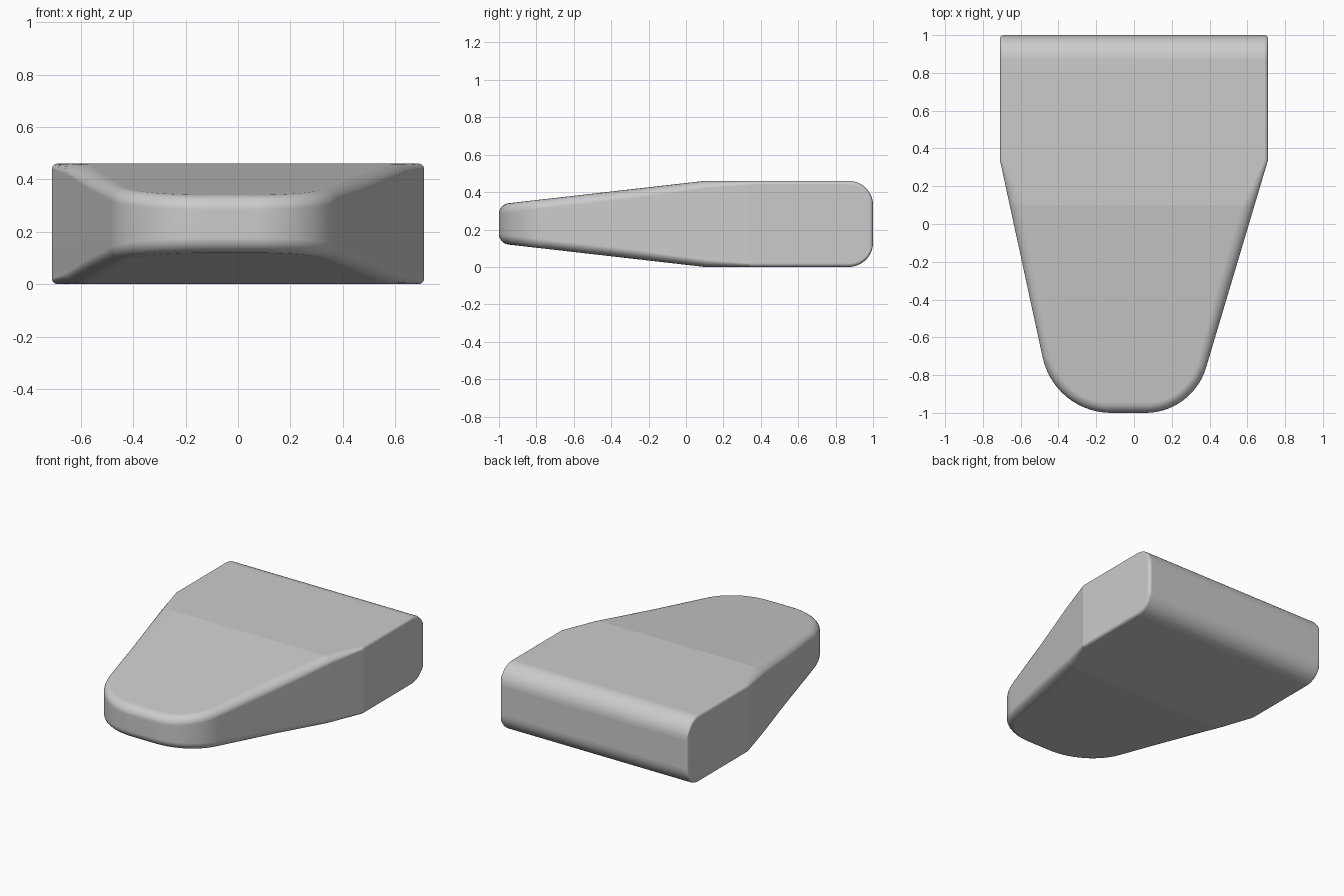
import bpy
import bmesh
from math import sin, cos, atan2, pi, sqrt

cube = bpy.data.objects.get("Cube")
if cube:
    bpy.data.objects.remove(cube, do_unlink=True)

HALF_W, MID_Z = 0.71, 0.23
SHOULDER, CREASE = 0.34, 0.1     # where the sides and the faces start to taper
EDGE, BACK_R = 0.02, 0.13        # small edge radius, big back radius
ARC, RIM = 14, 6                 # segments of the nose corner and the rim


def half_height(y):
    """Side profile: tapered nose, level body, rounded back."""
    if y < CREASE:
        return MID_Z - 0.114 * (CREASE - y)
    d = max(0.0, y - (1 - BACK_R))
    return MID_Z - BACK_R + sqrt(max(0.0, BACK_R ** 2 - d ** 2))


def side_stations(s, corner_x, tangent, crease_inset):
    """Outline of one side from back to nose: x, y, inward x, inward y, rim inset, rim drop."""
    out = []
    # Rounded back and level body
    for i in range(13):
        a = pi / 2 * (1 - i / 12)
        y = 1 - BACK_R + BACK_R * sin(a)
        d = max(0.0, y - (1 - EDGE))
        x = HALF_W - EDGE + sqrt(max(0.0, EDGE ** 2 - d ** 2))
        out.append((s * x, y, -s, 0, EDGE, EDGE))
    out.append((s * HALF_W, SHOULDER, -s, 0, EDGE, EDGE))
    # Tapered side
    slope = (HALF_W - corner_x) / (SHOULDER + 1)
    for y, inset, drop in ((CREASE, crease_inset, 0.04), (-0.3, 0.07, 0.05)):
        out.append((s * (HALF_W - slope * (SHOULDER - y)), y, -s, 0, inset, drop))
    # Round nose corner
    a0 = -atan2(slope, 1)
    r = tangent / ((1 + sin(a0)) / cos(a0))
    r = tangent * cos(a0) / (1 + sin(a0)) if r <= 0 else r
    r = tangent / ((1 - sin(-a0)) / cos(a0))
    for i in range(ARC + 1):
        a = a0 + (-pi / 2 - a0) * i / ARC
        out.append((s * (corner_x - tangent + r * cos(a)), -1 + r + r * sin(a),
                    -s * cos(a), -sin(a), 0.05, 0.05))
    return out


def rim_column(bm, station):
    """Vertices of one rounded wall, from the bottom face up to the top face."""
    x, y, nx, ny, inset, drop = station
    column = []
    for sign in (-1, 1):
        steps = range(RIM + 1) if sign < 0 else range(RIM, -1, -1)
        for k in steps:
            a = pi / 2 * k / RIM
            d = inset * (1 - sin(a))
            py = y + ny * d
            z = MID_Z + sign * (half_height(py) - drop * (1 - cos(a)))
            column.append(bm.verts.new((x + nx * d, py, z)))
    return column


# Wedge body: matching left and right walls bridged along its length
bm = bmesh.new()
right_side = side_stations(-1, 0.42, 0.30, 0.10)
left_side = side_stations(1, 0.31, 0.25, 0.065)
rings = [(rim_column(bm, a), rim_column(bm, b)) for a, b in zip(right_side, left_side)]
for (a, b), (c, d) in zip(rings, rings[1:]):
    for p, q in ((a, c), (d, b)):
        for k in range(len(p) - 1):
            bm.faces.new((p[k], p[k + 1], q[k + 1], q[k]))
    bm.faces.new((a[-1], b[-1], d[-1], c[-1]))
    bm.faces.new((a[0], c[0], d[0], b[0]))
for a, b in (rings[0], rings[-1]):
    for k in range(len(a) - 1):
        bm.faces.new((a[k], a[k + 1], b[k + 1], b[k]))
bmesh.ops.remove_doubles(bm, verts=bm.verts, dist=0.0005)
bmesh.ops.recalc_face_normals(bm, faces=bm.faces)

# Smooth shading with crisp taper lines
for f in bm.faces:
    f.smooth = True
for e in bm.edges:
    if any(all(abs(v.co.y - y) < 0.001 for v in e.verts) for y in (SHOULDER, CREASE)):
        e.smooth = False

mesh = bpy.data.meshes.new("wedge_body")
bm.to_mesh(mesh)
bm.free()
body = bpy.data.objects.new("wedge_body", mesh)
bpy.context.collection.objects.link(body)
weighted = body.modifiers.new("flat_face_normals", "WEIGHTED_NORMAL")
weighted.keep_sharp = True

# Plain grey
grey = bpy.data.materials.new("light_grey")
grey.use_nodes = True
colour = (0.6, 0.6, 0.6, 1)
grey.diffuse_color = colour
grey.node_tree.nodes["Principled BSDF"].inputs["Base Color"].default_value = colour
mesh.materials.append(grey)
